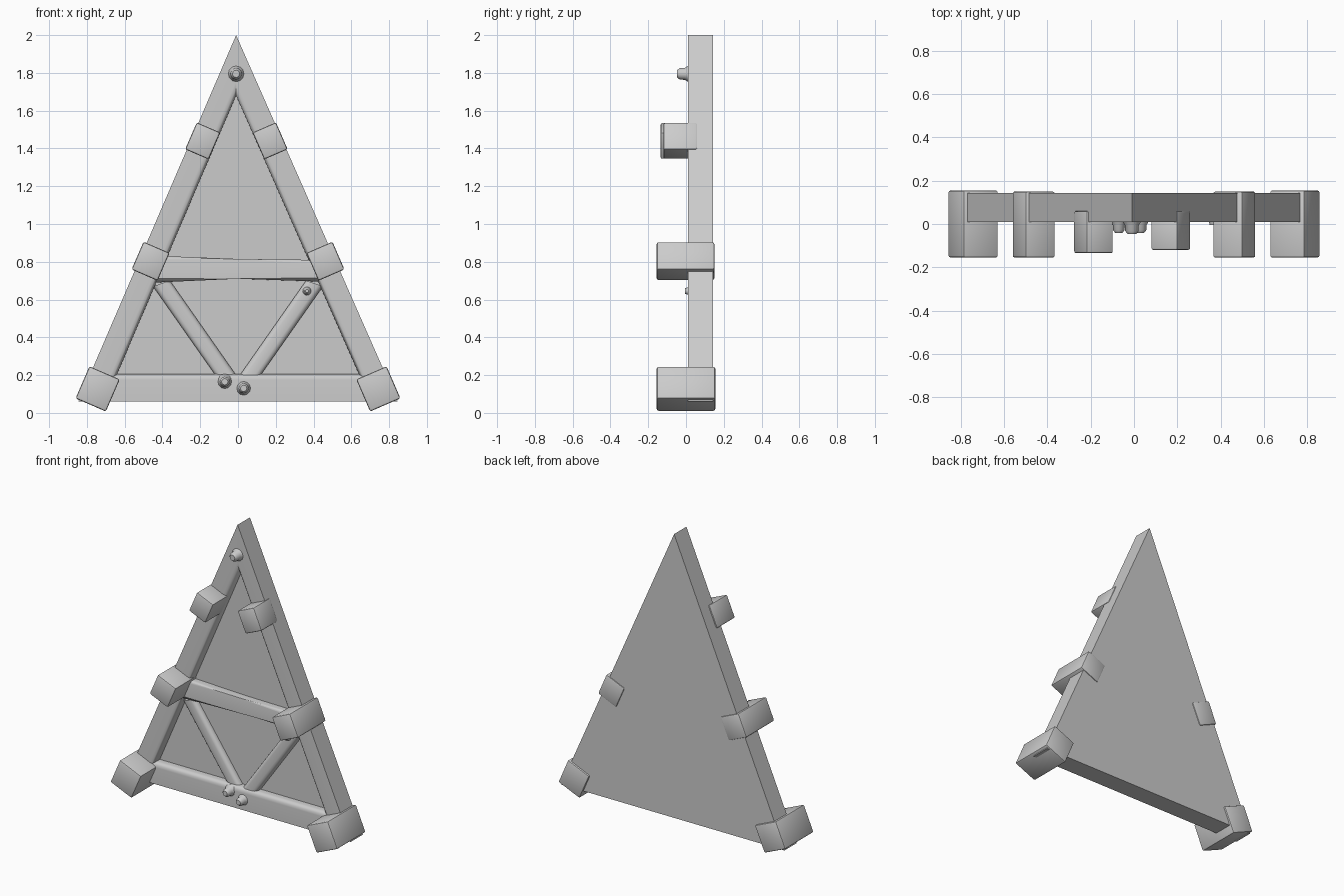
import bpy, bmesh, math
from mathutils import Vector, Matrix

cube = bpy.data.objects.get("Cube")
if cube:
    bpy.data.objects.remove(cube, do_unlink=True)

stone = bpy.data.materials.new("plain_grey")
stone.use_nodes = True
GREY = (0.6, 0.6, 0.6, 1)
stone.diffuse_color = GREY
stone.node_tree.nodes["Principled BSDF"].inputs["Base Color"].default_value = GREY


def finish(name, bm):
    bmesh.ops.recalc_face_normals(bm, faces=bm.faces)
    mesh = bpy.data.meshes.new(name)
    bm.to_mesh(mesh)
    bm.free()
    mesh.materials.append(stone)
    obj = bpy.data.objects.new(name, mesh)
    bpy.context.collection.objects.link(obj)
    bpy.ops.object.select_all(action='DESELECT')
    obj.select_set(True)
    bpy.context.view_layer.objects.active = obj
    bpy.ops.object.shade_smooth_by_angle(angle=math.radians(35))
    return obj


def prism(name, outline, front, back, rounded=(), size=0.03):
    """Extrude an x-z outline along y, rounding the chosen front edges."""
    bm = bmesh.new()
    a = [bm.verts.new((x, front, z)) for x, z in outline]
    b = [bm.verts.new((x, back, z)) for x, z in outline]
    n = len(a)
    bm.faces.new(a)
    bm.faces.new(b[::-1])
    for i in range(n):
        j = (i + 1) % n
        bm.faces.new((a[i], b[i], b[j], a[j]))
    edges = [bm.edges.get((a[i], a[(i + 1) % n])) for i in rounded]
    if edges:
        bmesh.ops.bevel(bm, geom=edges, offset=size, segments=3,
                        profile=0.5, affect='EDGES')
    return finish(name, bm)


def block(name, x, z, width, height, front, back, side):
    """Softened block, turned to follow the sloping side of the frame."""
    bm = bmesh.new()
    place = (Matrix.Translation((x, (front + back) / 2, z))
             @ Matrix.Rotation(-side * LEAN, 4, 'Y')
             @ Matrix.Diagonal((width, back - front, height, 1)))
    bmesh.ops.create_cube(bm, size=1, matrix=place)
    bmesh.ops.bevel(bm, geom=bm.edges[:], offset=0.01, segments=2,
                    profile=0.5, affect='EDGES')
    return finish(name, bm)


def peg(name, x, z, radius, tip):
    """Rounded nub on a flared foot, pointing forward."""
    bm = bmesh.new()
    rings = [(0.02, 1.5), (-0.005, 1.0), (tip + radius * 0.6, 0.95),
             (tip + radius * 0.15, 0.6)]
    loops = []
    for y, scale in rings:
        loops.append([bm.verts.new((x + radius * scale * math.cos(t * math.pi / 6), y,
                                    z + radius * scale * math.sin(t * math.pi / 6)))
                      for t in range(12)])
    for lo, hi in zip(loops, loops[1:]):
        for i in range(12):
            j = (i + 1) % 12
            bm.faces.new((lo[i], lo[j], hi[j], hi[i]))
    bm.faces.new(loops[0])
    bm.faces.new(loops[-1])
    return finish(name, bm)


# Outer and inner triangles of the frame
LEAN = math.atan2(0.84, 1.94)
FRONT, PANEL, BACK = 0.01, 0.07, 0.143
apex, inner_apex = (-0.01, 2.0), (-0.01, 1.68)
foot, inner_foot = (0.845, 0.06), (0.64, 0.205)


def flip(p, s):
    return (s * p[0], p[1])


# Backing panel and bottom rail
prism("back_panel", [apex, flip(foot, -1), foot], PANEL, BACK)
prism("bottom_rail", [flip(foot, -1), foot, inner_foot, flip(inner_foot, -1)],
      FRONT, PANEL, (2,))

# Middle rail, slightly bowed
prism("middle_rail", [(-0.44, 0.69), (0, 0.71), (0.44, 0.695),
                      (0.39, 0.81), (0, 0.815), (-0.39, 0.83)],
      0.02, PANEL, (0, 1, 3, 4), 0.02)

# Sloping sides, struts and blocks on both sides
for s, word in ((1, "left"), (-1, "right")):
    prism(word + "_side_beam", [apex, flip(foot, s), flip(inner_foot, s), inner_apex],
          FRONT, PANEL, (2,))
    strut = [(0.36, 0.70), (0.45, 0.67), (0.12, 0.20), (0.01, 0.20)]
    prism(word + "_strut", [flip(p, s) for p in strut],
          0.025 if s > 0 else 0.035, PANEL, (1, 3), 0.025)
    block(word + "_lower_block", s * 0.743, 0.127, 0.175, 0.185, -0.155, 0.155, s)
    block(word + "_middle_block", s * 0.463, 0.803, 0.15, 0.16, -0.155, 0.15, s)
    block(word + "_upper_block", 0.17 if s > 0 else -0.187, 1.44, 0.135, 0.155,
          -0.12 if s > 0 else -0.135, 0.06, s)

# Pegs
peg("top_peg", -0.01, 1.795, 0.032, -0.052)
peg("bottom_peg_right", -0.07, 0.165, 0.028, -0.045)
peg("bottom_peg_left", 0.03, 0.13, 0.028, -0.045)
peg("small_peg", 0.365, 0.645, 0.015, -0.005)
